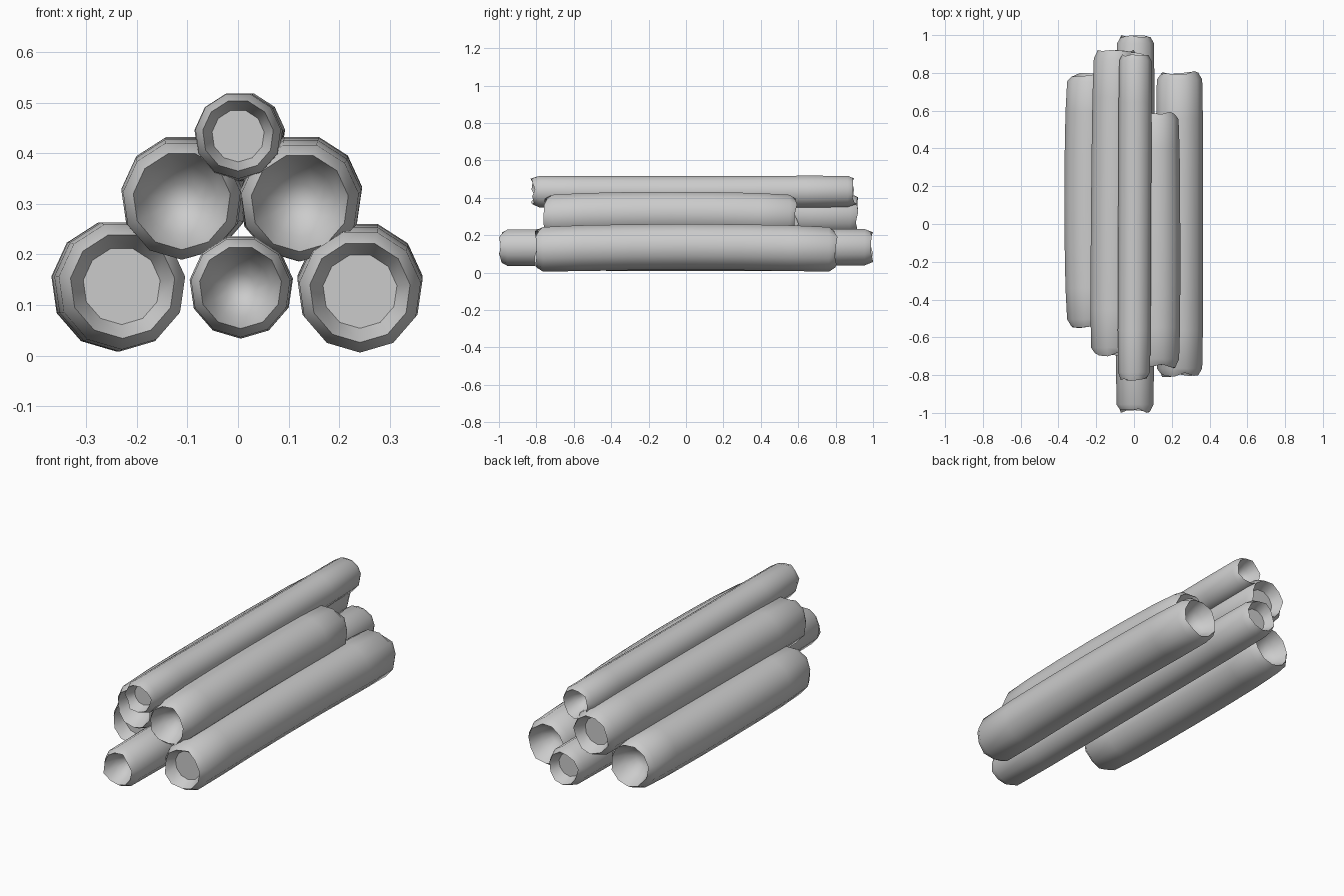
import bpy, bmesh, math, random
from mathutils import Vector

random.seed(4)
if "Cube" in bpy.data.objects:
    bpy.data.objects.remove(bpy.data.objects["Cube"])

SIDES = 11

grey = bpy.data.materials.new("plain grey")
grey.use_nodes = True
colour = (0.6, 0.6, 0.6, 1)
grey.diffuse_color = colour
grey.node_tree.nodes["Principled BSDF"].inputs["Base Color"].default_value = colour


def log(name, radius, front, back, bow, cup_front):
    """Bowed log: a cup with a flat floor at one end, a rounded hollow at the other."""
    front, back = Vector(front), Vector(back)
    length = back.y - front.y
    # Ring profile as (distance along y, radius share, is_rim)
    cup = [(0.05, 0.59, False)]
    hollow = [(0.10, 0.28, False), (0.065, 0.58, False)]
    rim = [(0.0, 0.80, True), (0.035, 0.97, False)]
    first, last = (cup, hollow) if cup_front else (hollow, cup)
    rings = first + rim
    rings += [(length * t, 1.0, False) for t in (0.15, 0.32, 0.5, 0.68, 0.85)]
    rings += [(length - d, r, e) for d, r, e in reversed(last + rim)]

    bm = bmesh.new()

    def centre(d):
        t = d / length
        arch = 4 * t * (1 - t)
        return front.lerp(back, t) + Vector((bow[0], 0, bow[1])) * arch

    def ring(d, share, is_rim):
        c, verts = centre(d), []
        for i in range(SIDES):
            a = math.tau * (i + 0.5) / SIDES + math.pi / 2
            jag = random.uniform(-0.012, 0.012) if is_rim else 0
            r = radius * share
            verts.append(bm.verts.new(c + Vector((r * math.cos(a), jag, r * math.sin(a)))))
        return verts

    loops = [ring(*r) for r in rings]
    for a, b in zip(loops, loops[1:]):
        for i in range(SIDES):
            j = (i + 1) % SIDES
            bm.faces.new((a[i], a[j], b[j], b[i]))
    # Flat floor in the cup, shallow point in the hollow
    for loop, is_cup, d in ((loops[0], cup_front, 0.11),
                            (loops[-1], not cup_front, length - 0.11)):
        if is_cup:
            bm.faces.new(loop)
        else:
            tip = bm.verts.new(centre(d))
            for i in range(SIDES):
                bm.faces.new((loop[i], loop[(i + 1) % SIDES], tip))
    bmesh.ops.recalc_face_normals(bm, faces=bm.faces)

    mesh = bpy.data.meshes.new(name)
    bm.to_mesh(mesh)
    bm.free()
    mesh.materials.append(grey)
    obj = bpy.data.objects.new(name, mesh)
    bpy.context.collection.objects.link(obj)
    bpy.ops.object.select_all(action="DESELECT")
    obj.select_set(True)
    bpy.context.view_layer.objects.active = obj
    bpy.ops.object.shade_smooth_by_angle(angle=math.radians(42))


# Bottom row
log("bottom_right_log", 0.13, (-0.228, -0.54, 0.138), (-0.228, 0.79, 0.138), (-0.012, 0), True)
log("bottom_middle_log", 0.102, (0.005, -0.99, 0.135), (0.008, 0.99, 0.138), (0, 0), False)
log("bottom_left_log", 0.125, (0.241, -0.80, 0.126), (0.241, 0.80, 0.126), (0, 0.014), True)
# Middle row
log("middle_right_log", 0.121, (-0.111, -0.69, 0.306), (-0.096, 0.91, 0.31), (-0.004, 0.008), False)
log("middle_left_log", 0.121, (0.122, -0.75, 0.302), (0.119, 0.59, 0.302), (0.005, 0.014), False)
# Top
log("top_log", 0.088, (0, -0.82, 0.435), (0.007, 0.90, 0.436), (0, -0.004), True)
